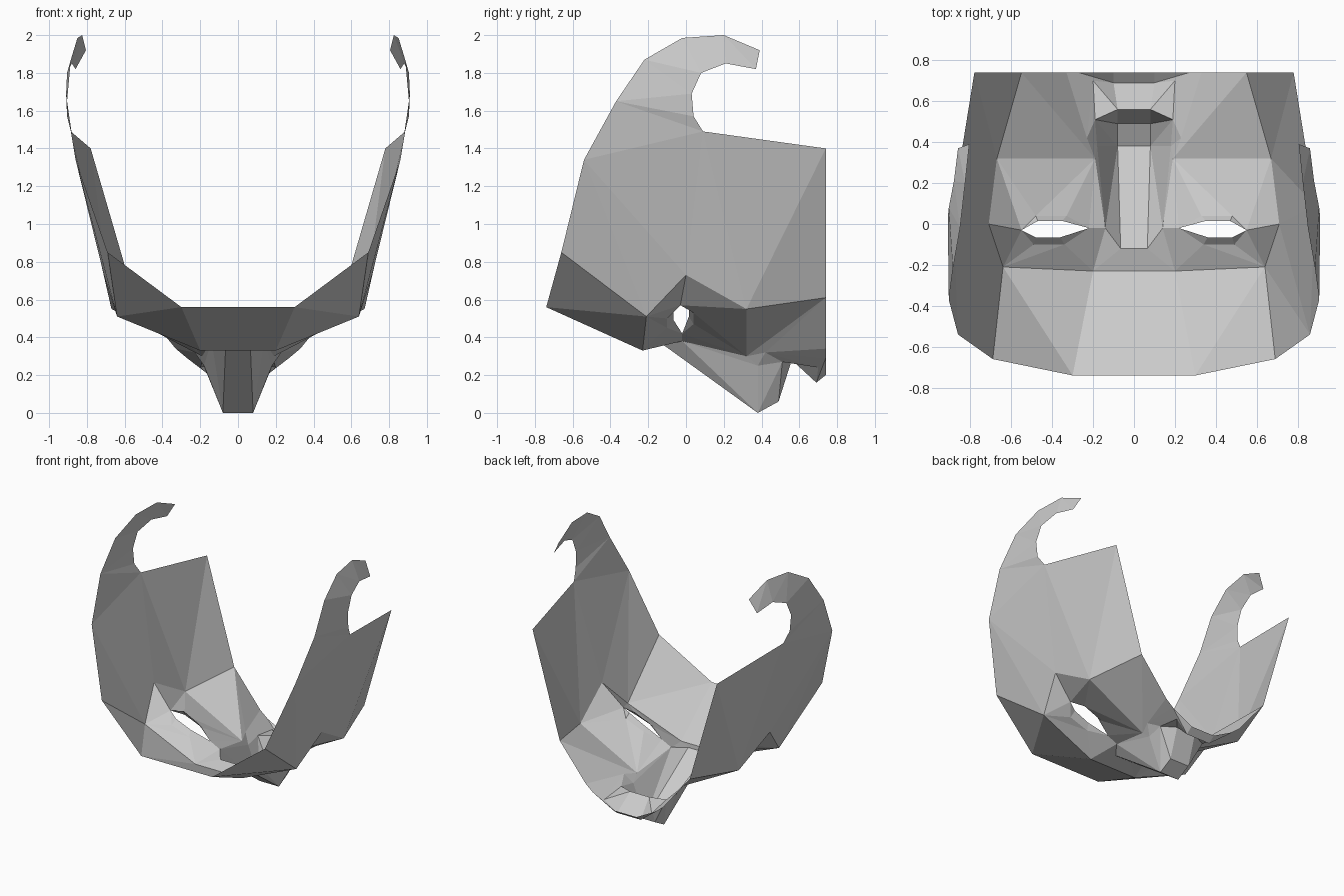
import bpy, bmesh
from mathutils import Vector

if "Cube" in bpy.data.objects:
    bpy.data.objects.remove(bpy.data.objects["Cube"])

grey = bpy.data.materials.new("plain grey")
grey.diffuse_color = (0.6, 0.6, 0.6, 1)
grey.use_nodes = True
grey.node_tree.nodes["Principled BSDF"].inputs["Base Color"].default_value = grey.diffuse_color

# Landmarks on the right half; parts share them so that seams meet.
brow = dict(
    F0=(0, -.74, .56), F1=(.3, -.74, .56), F2=(.69, -.66, .85),
    B0=(0, -.23, .33), B1=(.2, -.23, .33), B2=(.64, -.21, .51),
    T=(.71, 0, .73))
eye = dict(
    E1=(.22, -.02, .42), E2=(.34, -.10, .45), E3=(.49, -.10, .50),
    E4=(.55, -.03, .57), E5=(.48, .04, .53), E6=(.33, .04, .47),
    I2=(.36, -.065, .49), I3=(.48, -.065, .54), I5=(.47, .015, .57), I6=(.35, .015, .51))
cheek = dict(
    C1=(.19, .32, .30), C2=(.67, .32, .55), C3=(.55, .74, .61),
    C4=(.23, .42, .32), C5=(.33, .74, .34), J=(.78, .74, 1.40))
nose = dict(
    N0=(0, -.12, .36), N1=(.065, -.12, .36), N2=(.14, -.02, .38),
    G0=(0, .38, 0), G1=(.08, .38, 0), H0=(0, .49, .06), H1=(.08, .49, .06),
    K0=(0, .56, .28), K1=(.08, .56, .28), W1=(.19, .51, .27), W2=(.18, .38, .25))
lip = dict(
    L0=(0, .69, .16), L1=(.10, .69, .16), L2=(.20, .70, .24),
    M0=(0, .74, .20), M1=(.10, .74, .20), M2=(.27, .74, .29))
horn = dict(
    A=(.86, -.54, 1.34), Q=(.885, .09, 1.49),
    O1=(.905, -.37, 1.65), O2=(.885, -.22, 1.87), O3=(.85, -.02, 1.985),
    O4=(.825, .20, 2.0), O5=(.805, .39, 1.92),
    R1=(.905, .04, 1.57), R2=(.91, .03, 1.69), R3=(.905, .08, 1.80),
    R4=(.88, .21, 1.85), R5=(.86, .37, 1.82))
P = {**brow, **eye, **cheek, **nose, **lip, **horn}


def part(name, faces):
    """Flat-faced sheet from landmark names, mirrored across x."""
    bm = bmesh.new()
    verts = {}
    for f in faces.split(","):
        keys = f.split()
        for k in keys:
            if k not in verts:
                verts[k] = bm.verts.new(P[k])
        bm.faces.new([verts[k] for k in keys])
    bmesh.ops.recalc_face_normals(bm, faces=bm.faces[:])
    # the outside of the sheet looks down and outwards
    out = sum(f.normal.dot(f.calc_center_median() - Vector((0, .1, 1.4))) * f.calc_area()
              for f in bm.faces)
    if out < 0:
        bmesh.ops.reverse_faces(bm, faces=bm.faces[:])
    me = bpy.data.meshes.new(name)
    bm.to_mesh(me)
    bm.free()
    me.materials.append(grey)
    ob = bpy.data.objects.new(name, me)
    bpy.context.collection.objects.link(ob)
    ob.modifiers.new("Mirror", 'MIRROR').use_clip = True
    return ob


# Forehead plate
part("forehead", "F0 F1 B1 B0, F1 B2 B1, F1 F2 B2")
# Side plates from temple to jaw
part("side_plates", "F2 A B2, A T B2, A Q T, Q C2 T, Q J C2, J C3 C2")
# Curved horns rising from the side plates
part("horns", "A O1 Q, O1 R1 Q, O1 R2 R1, O1 O2 R2, O2 R3 R2, O2 O3 R3,"
     "O3 R4 R3, O3 O4 R4, O4 R5 R4, O4 O5 R5")
# Eye sockets around the openings
part("eye_sockets", "B1 E2 E1, B1 B2 E2, B2 E3 E2, B2 E4 E3, B2 T E4,"
     "T C2 E4, C2 E5 E4, C2 C1 E5, C1 E6 E5, C1 E1 E6, B1 E1 N2, B1 N2 N1")
# Raised eyelids inside the openings
part("eyelids", "E1 E2 I2, E2 E3 I3 I2, E3 E4 I3, E4 E5 I5, E5 E6 I6 I5, E6 E1 I6")
# Cheeks
part("cheeks", "C1 C2 C3, C1 C3 C4, C4 C3 C5")
# Nose with bridge, flanks, wings and underside
part("nose", "B0 B1 N1 N0, N0 N1 G1 G0, N1 N2 G1, N2 W2 G1, N2 C1 W2, N2 E1 C1,"
     "G0 G1 H1 H0, G1 W2 W1, G1 W1 H1, H0 H1 K1 K0, H1 W1 K1, C1 C4 W2, W2 C4 W1")
# Upper lip
part("upper_lip", "K0 K1 L1 L0, K1 W1 L2, K1 L2 L1, W1 C4 L2, C4 C5 M2, C4 M2 L2,"
     "L0 L1 M1 M0, L1 L2 M2, L1 M2 M1")
